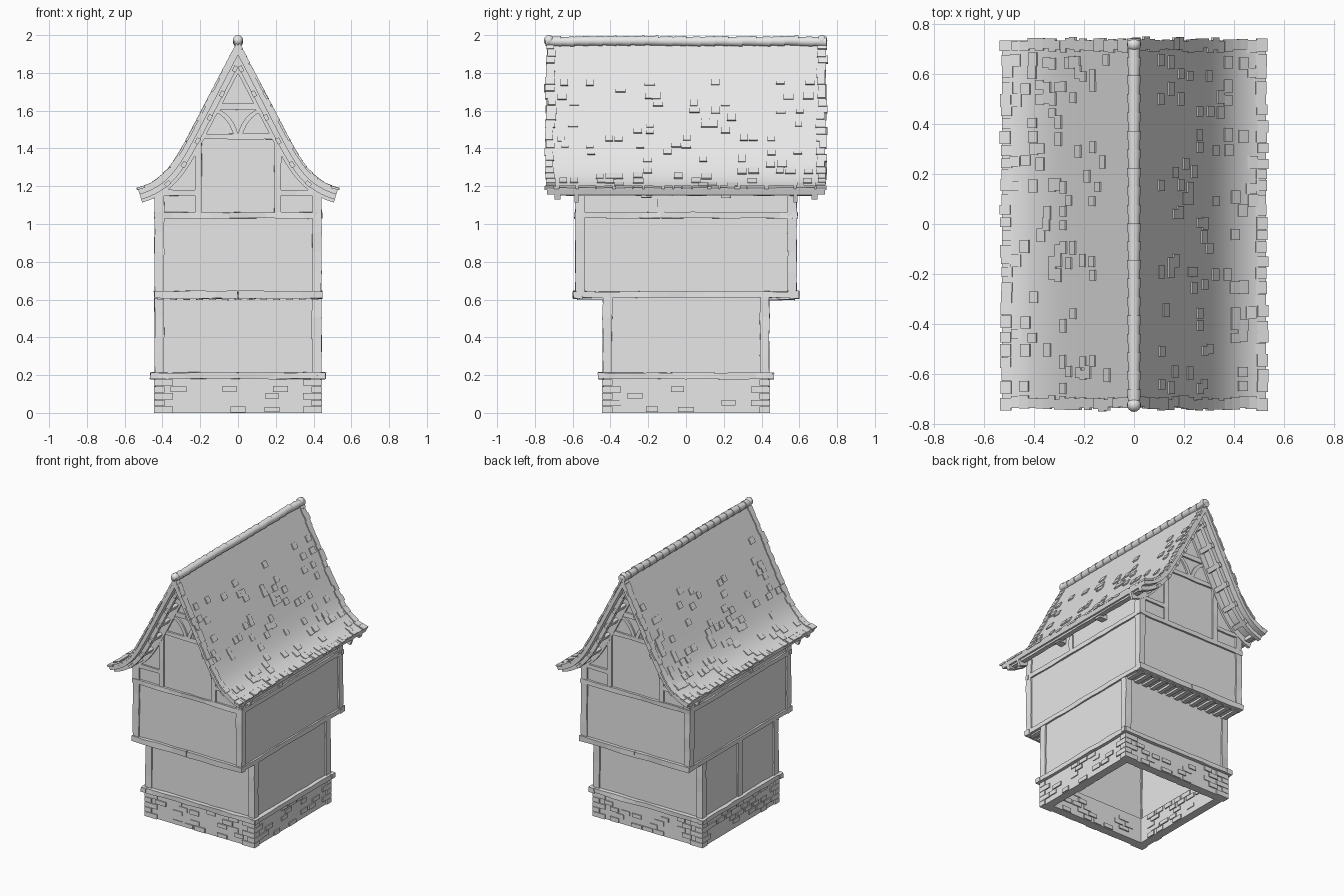
import bpy, bmesh, math, random
from mathutils import Vector, Matrix
from mathutils.geometry import interpolate_bezier

random.seed(7)
if "Cube" in bpy.data.objects:
    bpy.data.objects.remove(bpy.data.objects["Cube"])

grey = bpy.data.materials.new("plain_grey")
grey.use_nodes = True
grey.diffuse_color = (0.8, 0.8, 0.8, 1)
grey.node_tree.nodes["Principled BSDF"].inputs["Base Color"].default_value = (0.8, 0.8, 0.8, 1)
SIDES = (-1, 1)


def finish(name, bm, smooth=False):
    bmesh.ops.recalc_face_normals(bm, faces=bm.faces)
    mesh = bpy.data.meshes.new(name)
    bm.to_mesh(mesh)
    bm.free()
    mesh.materials.append(grey)
    if smooth:
        for p in mesh.polygons:
            p.use_smooth = True
        mesh.set_sharp_from_angle(angle=math.radians(35))
    obj = bpy.data.objects.new(name, mesh)
    bpy.context.collection.objects.link(obj)


def box(bm, lo, hi, wobble=0.0):
    """Axis-aligned box, built as rings along its length; wobble gives hand-hewn edges."""
    lo, hi = Vector(lo), Vector(hi)
    size = hi - lo
    axis = max(range(3), key=lambda i: size[i])
    u, w = [i for i in range(3) if i != axis]
    steps = max(2, int(size[axis] / 0.09)) if wobble else 1
    rings = []
    for k in range(steps + 1):
        ring = []
        for a, b in ((0, 0), (1, 0), (1, 1), (0, 1)):
            co = lo.copy()
            co[axis] += size[axis] * k / steps
            co[u] += size[u] * a
            co[w] += size[w] * b
            co += Vector([random.uniform(-wobble, wobble) for _ in range(3)])
            ring.append(bm.verts.new(co))
        rings.append(ring)
    for r0, r1 in zip(rings, rings[1:]):
        for i in range(4):
            j = (i + 1) % 4
            bm.faces.new((r0[i], r0[j], r1[j], r1[i]))
    bm.faces.new(rings[0])
    bm.faces.new(rings[-1])


def oriented_box(bm, centre, axes, size):
    m = Matrix(axes).transposed().to_4x4()
    m.translation = centre
    bmesh.ops.create_cube(bm, size=1, matrix=m @ Matrix.Diagonal((*size, 1)))


def strip(bm, upper, lower, y0, y1):
    """Solid between two matching x-z lines, running from y0 to y1."""
    rows = [[bm.verts.new((x, y, z)) for x, z in line]
            for line, y in ((upper, y0), (upper, y1), (lower, y1), (lower, y0))]
    for i in range(len(upper) - 1):
        for a, b in zip(rows, rows[1:] + rows[:1]):
            bm.faces.new((a[i], a[i + 1], b[i + 1], b[i]))
    for i in (0, -1):
        bm.faces.new([r[i] for r in rows])


# Roof curve: straight upper slope, flared eave
flare = interpolate_bezier(Vector((.2, 1.575)), Vector((.32, 1.345)),
                           Vector((.37, 1.23)), Vector((.53, 1.185)), 15)
half = [Vector((.2 * i / 5, 1.96 - .385 * i / 5)) for i in range(5)] + [Vector(p[:2]) for p in flare]


def offset(depth):
    """Half roof curve moved inward, meeting at the centre line."""
    out = []
    for i, p in enumerate(half):
        t = (half[min(i + 1, len(half) - 1)] - half[max(i - 1, 0)]).normalized()
        n = Vector((-t.y, t.x))
        q = p - n * depth
        if i == 0:
            q = Vector((0, p.y - depth / n.y))
        if q.x >= 0:
            out.append(q)
    return out


def both(depth):
    """Whole roof curve, keeping the point count fixed near the ridge."""
    line = offset(depth)
    pad = len(half) - len(line)
    line[1:1] = [line[0].lerp(line[1], (k + 1) / (pad + 1)) for k in range(pad)]
    return [(-p.x, p.y) for p in reversed(line[1:])] + [(p.x, p.y) for p in line]


def along(s):
    """Point, tangent and outward normal at distance s down the slope."""
    for a, b in zip(half, half[1:]):
        d = (b - a).length
        if s <= d or b is half[-1]:
            t = (b - a) / d
            return a + t * s, t, Vector((-t.y, t.x))
        s -= d


slope = sum((b - a).length for a, b in zip(half, half[1:]))

# Roof slab
bm = bmesh.new()
strip(bm, both(0), both(.03), -.735, .735)
finish("roof_slab", bm, True)

# Shingles: full ragged courses at the edges, scattered raised ones between
bm = bmesh.new()
courses, tile = 23, .05
for side in SIDES:
    for r in range(courses):
        p, t, n = along((r + .5) * slope / courses)
        tilt = .05
        t, n = t + n * tilt, n - t * tilt
        axes = [Vector((side * t.x, 0, t.y)), Vector((0, 1, 0)), Vector((side * n.x, 0, n.y))]
        for k in range(29):
            edge = k in (0, 28)
            last = r == courses - 1
            clump = .5 + .5 * math.cos(2 * math.pi * (k - 2) / 8)
            chance = .2 if r > 12 else .24 * clump if r > 4 else 0
            if not (edge or last or random.random() < chance):
                continue
            y = (k - 14) * tile + random.uniform(-.01, .01)
            if edge:
                y = math.copysign(.718 + random.uniform(-.007, .008), y)
            drop = random.uniform(-.004, .006)
            q = p + t * drop + n * random.uniform(0, .002)
            oriented_box(bm, (side * q.x, y, q.y), axes,
                         (slope / courses * 1.05, tile * random.uniform(.75, 1.1), .012))
finish("roof_shingles", bm)

# Ridge tiles with a round knob at each end
bm = bmesh.new()
count = 20
for i in range(count):
    y = -.74 + 1.48 * (i + .5) / count
    m = Matrix.Translation((0, y, 1.968 + random.uniform(-.003, .002))) @ Matrix.Rotation(math.pi / 2, 4, 'X')
    bmesh.ops.create_cone(bm, cap_ends=True, segments=14, radius1=.028, radius2=.023,
                          depth=1.48 / count + .006, matrix=m)
for y in (-.725, .72):
    bmesh.ops.create_uvsphere(bm, u_segments=14, v_segments=8, radius=.028,
                              matrix=Matrix.Translation((0, y, 1.972)))
finish("ridge_tiles", bm, True)

# Barge boards under the roof ends, rafters against the gable walls
for name, top, low, y0, y1 in (("barge_boards", .028, .058, .665, .695), ("gable_rafters", .03, .075, .57, .59)):
    bm = bmesh.new()
    for s in SIDES:
        strip(bm, both(top), both(low), s * y0, s * y1)
    finish(name, bm, True)

# Purlin ends, eave plates and rafter tails
bm = bmesh.new()
for side in SIDES:
    for s in (.13, .28, .42, .56, .7, .82):
        p, t, n = along(s)
        q = p - n * .05
        axes = [Vector((side * t.x, 0, t.y)), Vector((0, 1, 0)), Vector((side * n.x, 0, n.y))]
        for end in SIDES:
            oriented_box(bm, (side * q.x, end * .64, q.y), axes, (.032, .14, .022))
    x0, x1 = sorted((side * .465, side * .5))
    box(bm, (x0, -.69, 1.15), (x1, .69, 1.18), .002)
    for y in (-.21, .21):
        x0, x1 = sorted((side * .42, side * .49))
        box(bm, (x0, y - .025, 1.137), (x1, y + .025, 1.17), .003)
finish("purlins_and_eave_plates", bm)

# Upper storey with gables
bm = bmesh.new()
top = [p for p in both(.03) if abs(p[0]) < .42]
top = [(-.43, top[0][1] - .01)] + top + [(.43, top[-1][1] - .01)]
strip(bm, top, [(x, .612) for x, z in top], -.575, .575)
finish("upper_storey", bm)

# Lower storey and stone footing, hollow and open below
for name, r, t, z0, z1 in (("lower_storey", .43, .03, .17, .62), ("stone_footing", .436, .06, 0, .185)):
    bm = bmesh.new()
    for s in SIDES:
        a, b = sorted((s * r, s * (r - t)))
        box(bm, (a, -r, z0), (b, r, z1))
        box(bm, (-r + t, a, z0), (r - t, b, z1))
    finish(name, bm)

# Raised bricks on both faces of the footing, quoins at the corners
bm = bmesh.new()
rows = 5
h = .18 / rows
for face in range(4):
    turn = Matrix.Rotation(face * math.pi / 2, 3, 'Z')
    for r in range(rows):
        for k in range(9):
            for depth, reach in ((.436, .39), (.376, .34)):
                x = (k - 4) * .09 + (.045 if r % 2 else 0)
                w = random.uniform(.06, .085)
                if random.random() > .5 or abs(x) + w / 2 > reach:
                    continue
                size = (w, random.uniform(.01, .018), h * random.uniform(.75, .92))
                oriented_box(bm, turn @ Vector((x, -depth, (r + .5) * h)), list(turn.transposed()), size)
for sx in SIDES:
    for sy in SIDES:
        for r in range(rows):
            wx, wy = (.1, .055) if r % 2 == 0 else (.055, .1)
            (x0, x1), (y0, y1) = sorted((sx * .445, sx * (.445 - wx))), sorted((sy * .445, sy * (.445 - wy)))
            box(bm, (x0, y0, r * h), (x1, y1, r * h + h - .003))
finish("footing_bricks", bm)

# Sill beams above the footing and floor beams around the upper storey
bm = bmesh.new()
for s in SIDES:
    a, b = sorted((s * .42, s * .46))
    box(bm, (-.465, a, .18), (.465, b, .213), .003)
    box(bm, (a, -.465, .18), (b, .465, .213), .003)
    a, b = sorted((s * .55, s * .598))
    for x in (-.445, .003):
        box(bm, (x, a, .605), (x + .442, b, .645), .003)
    a, b = sorted((s * .41, s * .442))
    box(bm, (a, -.57, .61), (b, .57, .643), .003)
    box(bm, (a, -.588, 1.03), (b, .588, 1.062), .003)
    a, b = sorted((s * .56, s * .59))
    box(bm, (-.445, a, 1.03), (.445, b, 1.062), .003)
finish("horizontal_beams", bm)

# Joists under the overhangs
bm = bmesh.new()
for s in SIDES:
    a, b = sorted((s * .42, s * .575))
    for k in range(13):
        x = (k - 6) * .068
        box(bm, (x - .017, a, .598), (x + .017, b, .63), .002)
finish("overhang_joists", bm)

# Corner posts of both storeys and the small posts on the sides
bm = bmesh.new()
for sx in SIDES:
    a, b = sorted((sx * .392, sx * .441))
    for sy in SIDES:
        for r, z0, z1 in ((.441, .2, .61), (.586, .64, 1.17)):
            c, d = sorted((sy * r, sy * (r - .05)))
            box(bm, (a, c, z0), (b, d, z1), .003)
    a, b = sorted((sx * .41, sx * .438))
    box(bm, (a, -.15, 1.06), (b, -.11, 1.17), .002)
box(bm, (-.439, -.025, .21), (-.41, .025, .61), .002)
finish("posts", bm)

# Gable timber frame
bm = bmesh.new()
for s in SIDES:
    y0, y1 = sorted((s * .56, s * .587))
    box(bm, (-.23, y0, 1.448), (.23, y1, 1.478), .002)
    box(bm, (-.12, y0, 1.605), (.12, y1, 1.638), .002)
    for side in SIDES:
        a, b = sorted((side * .192, side * .228))
        box(bm, (a, y0, 1.06), (b, y1, 1.45), .002)
        a, b = sorted((side * .228, side * .395))
        box(bm, (a, y0, 1.15), (b, y1, 1.18), .002)
        arc = interpolate_bezier(Vector((side * .1, 1.605)), Vector((side * .06, 1.59)),
                                 Vector((side * .02, 1.55)), Vector((0, 1.478)), 8)
        strip(bm, [(p.x, p.y) for p in arc], [(p.x + side * .022, p.y - .012) for p in arc], y0, y1)
finish("gable_frame", bm)
